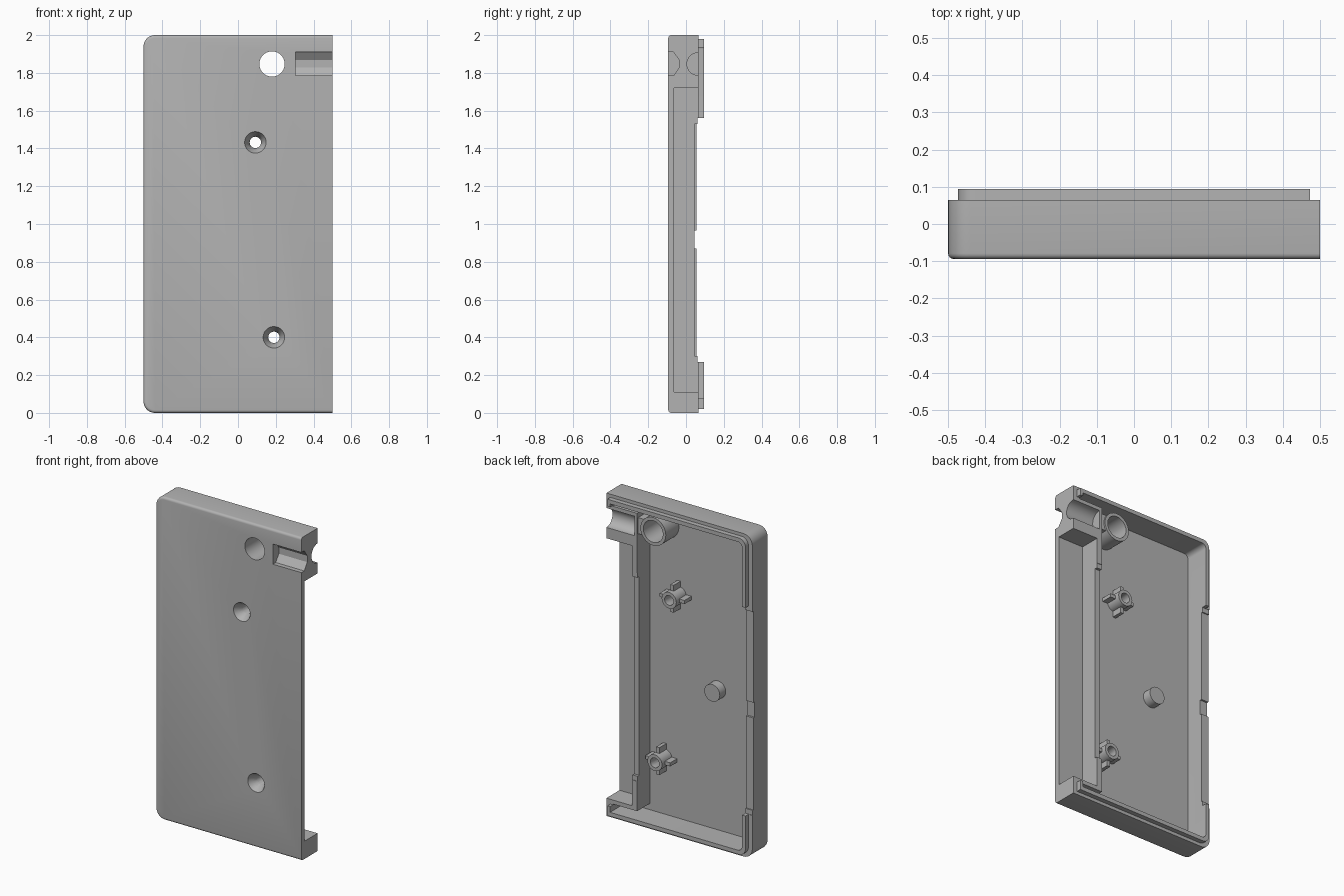
import bpy, bmesh, math
from mathutils import Matrix, Vector

old = bpy.data.objects.get("Cube")
if old:
    bpy.data.objects.remove(old)

# Material
plastic = bpy.data.materials.new("grey plastic")
plastic.use_nodes = True
GREY = (0.45, 0.45, 0.45, 1)
plastic.diffuse_color = GREY
plastic.node_tree.nodes["Principled BSDF"].inputs["Base Color"].default_value = GREY

FRONT, FLOOR, RIM, LIP = -0.094, -0.063, 0.065, 0.094
FAR = 0.2


def make(name, bm):
    bmesh.ops.recalc_face_normals(bm, faces=bm.faces)
    mesh = bpy.data.meshes.new(name)
    bm.to_mesh(mesh)
    bm.free()
    mesh.materials.append(plastic)
    ob = bpy.data.objects.new(name, mesh)
    bpy.context.collection.objects.link(ob)
    return ob


def prism(name, pts, axis, a, b, round_front=0):
    """Extrude 2D points along y (pts are x,z) or along x (pts are y,z)."""
    bm = bmesh.new()
    if axis == "y":
        verts = [bm.verts.new((p, a, q)) for p, q in pts]
        step = Vector((0, b - a, 0))
    else:
        verts = [bm.verts.new((a, p, q)) for p, q in pts]
        step = Vector((b - a, 0, 0))
    face = bm.faces.new(verts)
    ext = bmesh.ops.extrude_face_region(bm, geom=[face], use_keep_orig=True)
    bmesh.ops.translate(bm, vec=step, verts=[v for v in ext["geom"] if isinstance(v, bmesh.types.BMVert)])
    bmesh.ops.recalc_face_normals(bm, faces=bm.faces)
    if round_front:
        edges = [e for e in bm.edges if all(abs(v.co.y - a) < 1e-5 for v in e.verts)
                 and min(v.co.x for v in e.verts) < 0.49]
        bmesh.ops.bevel(bm, geom=edges, offset=round_front, segments=4, profile=0.5, affect="EDGES")
    return make(name, bm)


def box(name, x, y, z):
    return prism(name, [(x[0], z[0]), (x[1], z[0]), (x[1], z[1]), (x[0], z[1])], "y", *y)


def left_rounded(x, z, r, n=8):
    """Rectangle with both corners on the low x side rounded."""
    pts = [(x[1], z[0]), (x[1], z[1])]
    for cz, start in ((z[1] - r, 90), (z[0] + r, 180)):
        for i in range(n + 1):
            t = math.radians(start + 90 * i / n)
            pts.append((x[0] + r + r * math.cos(t), cz + r * math.sin(t)))
    return pts


def cylinder(name, x, z, r_front, r_back, y, seg=40):
    bm = bmesh.new()
    mat = Matrix.Translation((x, (y[0] + y[1]) / 2, z)) @ Matrix.Rotation(math.pi / 2, 4, "X")
    bmesh.ops.create_cone(bm, cap_ends=True, segments=seg, radius1=r_back, radius2=r_front,
                          depth=y[1] - y[0], matrix=mat)
    return make(name, bm)


def boolean(ob, tool, op="DIFFERENCE"):
    tool.hide_render = True
    mod = ob.modifiers.new(op.title(), "BOOLEAN")
    mod.operation, mod.solver, mod.object = op, "EXACT", tool
    bpy.context.view_layer.objects.active = ob
    bpy.ops.object.modifier_apply(modifier=mod.name)
    bpy.data.objects.remove(tool)


# Outer shell with the raised locating lip
shell = prism("case_shell", left_rounded((-0.5, 0.5), (0, 2), 0.06), "y", FRONT, RIM, 0.015)
lip = prism("lip", left_rounded((-0.473, 0.473), (0.02, 1.98), 0.045), "y", 0, LIP)
boolean(shell, lip, "UNION")

# Hollow interior, end slots and open side bay
cuts = [
    prism("cavity", left_rounded((-0.45, 0.29), (0.045, 1.955), 0.03), "y", FLOOR, FAR),
    box("top_slot", (0.2, 0.455), (FLOOR, FAR), (1.93, 1.955)),
    box("bottom_slot", (0.2, 0.455), (FLOOR, FAR), (0.045, 0.085)),
    box("side_bay", (0.325, 0.6), (FLOOR, FAR), (0.11, 1.72)),
    box("lip_opening", (0.2, 0.6), (RIM, FAR), (0.08, 1.935)),
    # Stepped rim
    box("lip_gap", (-0.6, 0.6), (RIM - 0.003, FAR), (0.27, 1.56)),
    box("rim_step", (-0.6, -0.4), (0.055, FAR), (0.3, 1.53)),
    box("divider_step", (0.25, 0.4), (0.045, FAR), (0.3, 1.53)),
    box("rim_notch", (-0.6, -0.4), (0.043, FAR), (0.87, 0.965)),
    # Front slot with a tapered bottom
    prism("front_slot", [(-0.2, 1.785), (-0.066, 1.785), (-0.036, 1.828), (-0.036, 1.867),
                         (-0.066, 1.91), (-0.2, 1.91)], "x", 0.305, 0.6),
    # Round groove on the back of the corner block
    prism("back_groove", [(RIM + 0.06 * math.cos(i * math.pi / 16), 1.847 + 0.06 * math.sin(i * math.pi / 16))
                          for i in range(32)], "x", 0.308, 0.6),
]
for cut in cuts:
    boolean(shell, cut)

# Cord hole with its tube, joined to the corner block
HOLE = (0.18, 1.847)
tube = cylinder("cord_tube", *HOLE, 0.087, 0.087, (FLOOR - 0.01, RIM))
web = box("tube_web", (0.25, 0.3), (FLOOR - 0.01, RIM - 0.01), (1.8, 1.9))
for ob in (tube, shell, web):
    boolean(ob, cylinder("cord_hole", *HOLE, 0.067, 0.067, (-FAR, FAR)))
parts = [shell, tube, web]

# Screw posts with four ribs and countersunk holes
for label, x, z in (("upper", 0.092, 1.432), ("lower", 0.19, 0.4)):
    post = cylinder(label + "_screw_post", x, z, 0.05, 0.05, (FLOOR - 0.012, 0.035))
    for w, h in ((0.085, 0.011), (0.011, 0.085)):
        rib = box("rib", (x - w, x + w), (FLOOR - 0.012, 0.005), (z - h, z + h))
        boolean(post, rib, "UNION")
    for ob in (post, shell):
        boolean(ob, cylinder("screw_hole", x, z, 0.03, 0.03, (-FAR, FAR)))
        boolean(ob, cylinder("countersink", x, z, 0.058, 0.028, (FRONT - 0.002, -0.04)))
    parts.append(post)

# Plain support peg
parts.append(cylinder("support_peg", -0.175, 0.915, 0.053, 0.053, (FLOOR - 0.01, -0.005)))

# Smooth the curved faces, keep edges crisp
for ob in parts:
    bpy.ops.object.select_all(action="DESELECT")
    ob.select_set(True)
    bpy.context.view_layer.objects.active = ob
    bpy.ops.object.shade_smooth_by_angle(angle=math.radians(30))
